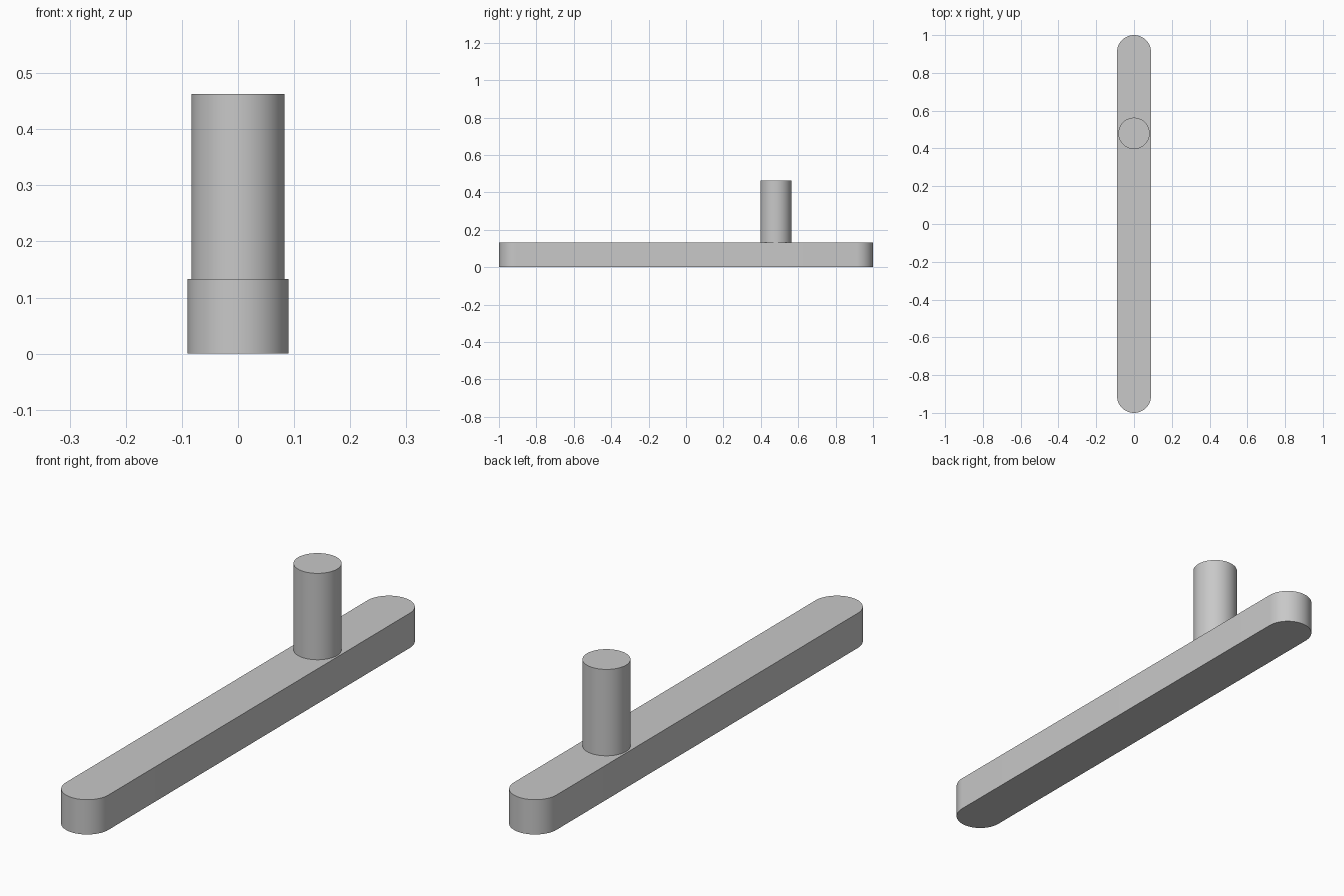
import bpy
import bmesh
import math

HALF_WIDTH = 0.09
BAR_HEIGHT = 0.133
POST_RADIUS = 0.083
POST_Y = 0.48
TOP = 0.463

cube = bpy.data.objects.get("Cube")
if cube:
    bpy.data.objects.remove(cube, do_unlink=True)

# Single grey material
grey = bpy.data.materials.new("plain_grey")
grey.use_nodes = True
colour = (0.58, 0.58, 0.58, 1)
grey.diffuse_color = colour
grey.node_tree.nodes["Principled BSDF"].inputs["Base Color"].default_value = colour


def arc(radius, cy, start, sweep, steps):
    """Points along an arc centred on (0, cy)."""
    return [(radius * math.cos(start + sweep * i / steps),
             cy + radius * math.sin(start + sweep * i / steps))
            for i in range(steps + 1)]


def extrude_outline(name, outline, bottom, top):
    """Solid made by pulling a flat outline straight up."""
    bm = bmesh.new()
    face = bm.faces.new([bm.verts.new((x, y, bottom)) for x, y in outline])
    pulled = bmesh.ops.extrude_face_region(bm, geom=[face], use_keep_orig=True)
    for item in pulled["geom"]:
        if isinstance(item, bmesh.types.BMVert):
            item.co.z = top
    bmesh.ops.recalc_face_normals(bm, faces=bm.faces)
    mesh = bpy.data.meshes.new(name)
    bm.to_mesh(mesh)
    bm.free()
    mesh.materials.append(grey)
    obj = bpy.data.objects.new(name, mesh)
    bpy.context.collection.objects.link(obj)
    bpy.ops.object.select_all(action="DESELECT")
    obj.select_set(True)
    bpy.context.view_layer.objects.active = obj
    bpy.ops.object.shade_smooth_by_angle(angle=math.radians(30))
    return obj


# Long bar with semicircular ends
end = 1 - HALF_WIDTH
bar = arc(HALF_WIDTH, end, 0, math.pi, 32) + arc(HALF_WIDTH, -end, math.pi, math.pi, 32)
extrude_outline("base_bar", bar, 0, BAR_HEIGHT)

# Upright round post standing on the bar
circle = arc(POST_RADIUS, POST_Y, 0, math.tau, 64)[:-1]
extrude_outline("upright_post", circle, BAR_HEIGHT, TOP)
